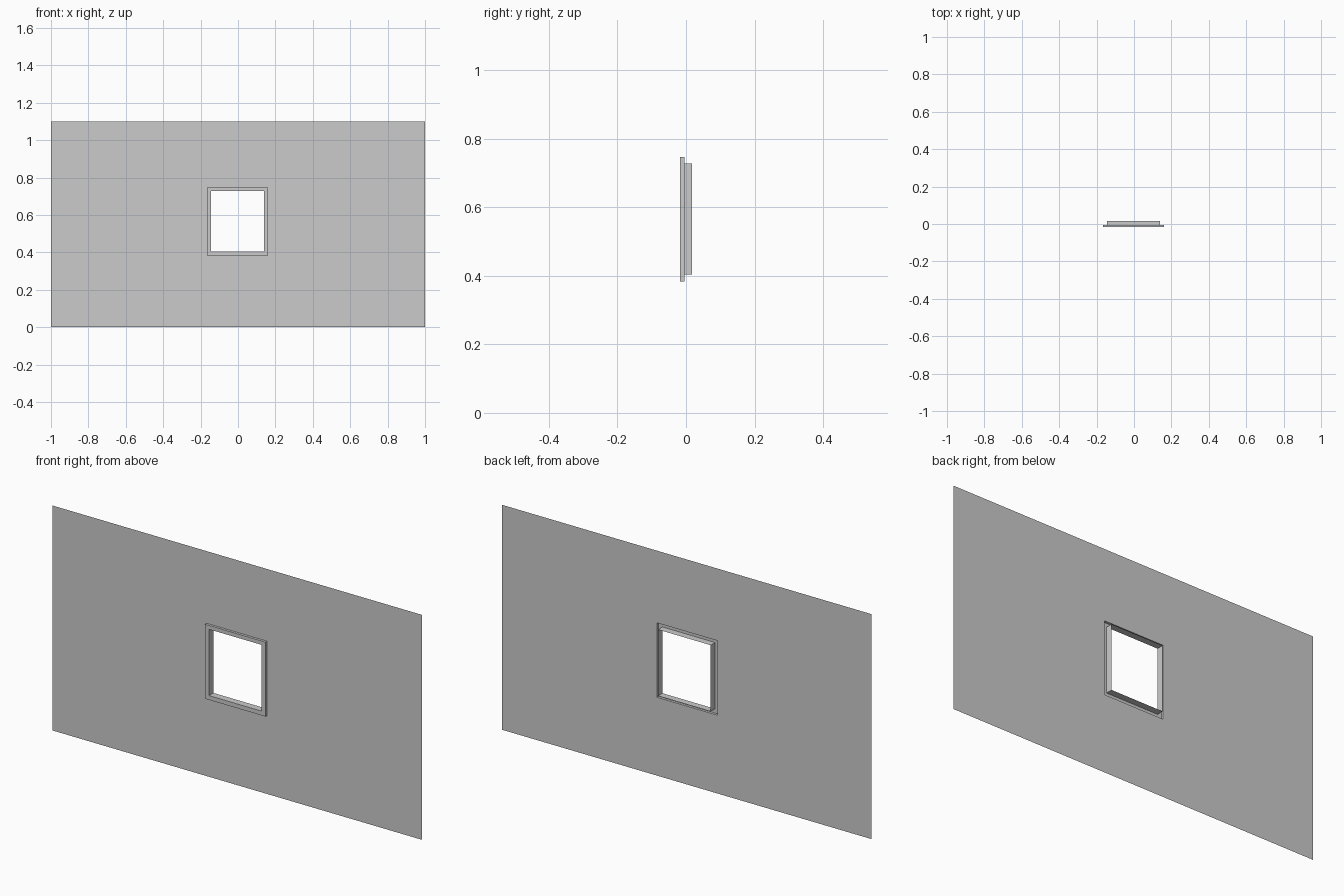
import bpy, bmesh

if "Cube" in bpy.data.objects:
    bpy.data.objects.remove(bpy.data.objects["Cube"])

WALL_Y, FRONT_Y, BACK_Y = -0.005, -0.017, 0.017
WALL = (-1.0, 1.0, 0.0, 1.10)
FLANGE = (-0.166, 0.161, 0.383, 0.747)
OPENING = (-0.145, 0.139, 0.404, 0.728)


def ring_surface(name, loops):
    """Bridge successive rectangular loops, each given as (rectangle, y)."""
    bm = bmesh.new()
    rings = []
    for (x0, x1, z0, z1), y in loops:
        rings.append([bm.verts.new((x, y, z))
                      for x, z in ((x0, z0), (x1, z0), (x1, z1), (x0, z1))])
    for a, b in zip(rings, rings[1:]):
        for i in range(4):
            j = (i + 1) % 4
            bm.faces.new((a[i], a[j], b[j], b[i]))
    mesh = bpy.data.meshes.new(name)
    bm.to_mesh(mesh)
    bm.free()
    obj = bpy.data.objects.new(name, mesh)
    bpy.context.collection.objects.link(obj)
    return obj


# Thin wall sheet with a rectangular hole
ring_surface("wall", [(WALL, WALL_Y), (FLANGE, WALL_Y)])

# Window surround: raised lip, front trim, then jambs running through the wall
ring_surface("window_frame", [(FLANGE, WALL_Y), (FLANGE, FRONT_Y),
                              (OPENING, FRONT_Y), (OPENING, BACK_Y)])
